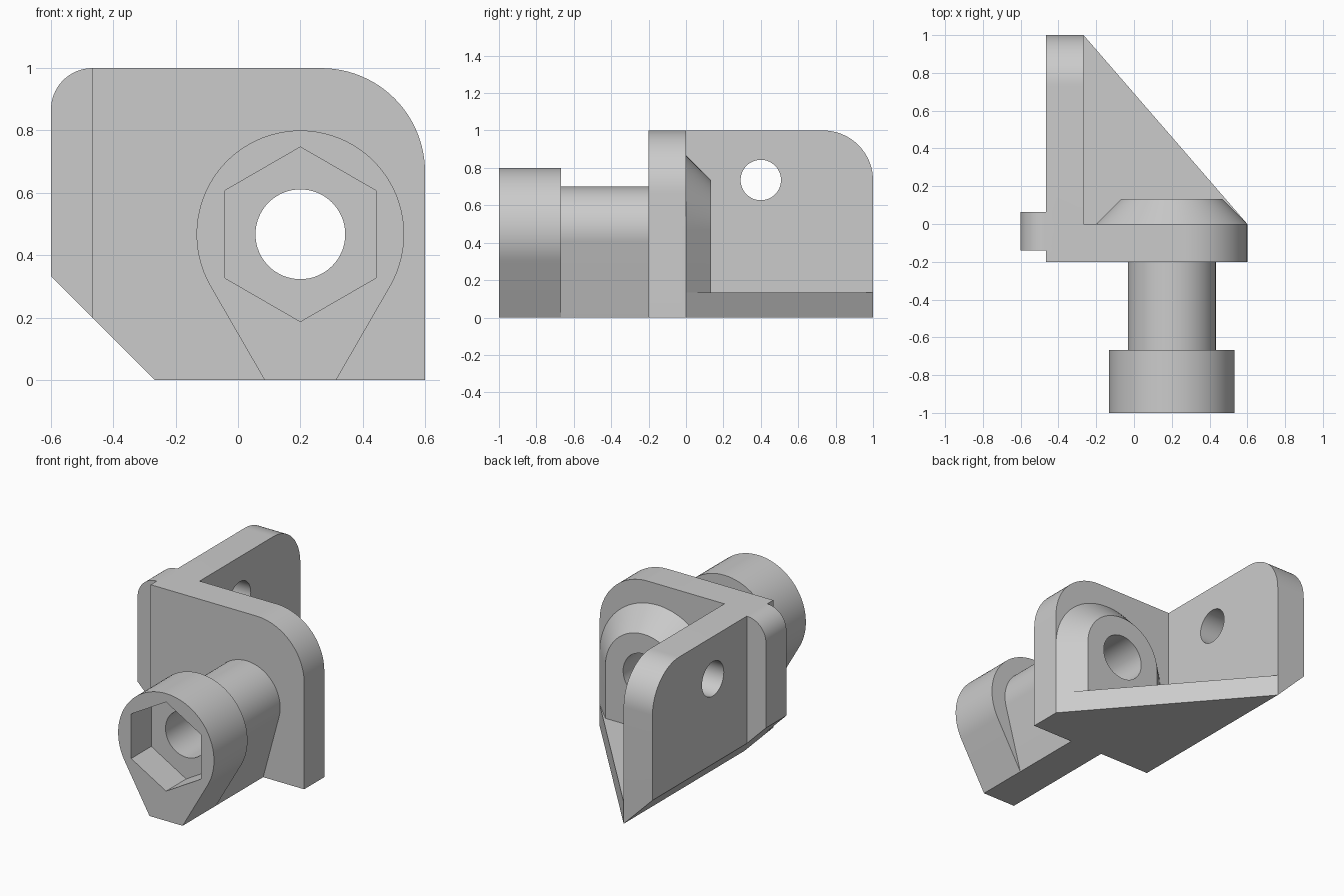
import bpy
import bmesh
from math import sin, cos, pi, radians, acos, atan2, hypot

cube = bpy.data.objects.get("Cube")
if cube:
    bpy.data.objects.remove(cube, do_unlink=True)

grey = bpy.data.materials.new("light grey")
grey.use_nodes = True
GREY = (0.6, 0.6, 0.6, 1)
grey.diffuse_color = GREY
grey.node_tree.nodes["Principled BSDF"].inputs["Base Color"].default_value = GREY

CX, CZ = 0.2, 0.467          # axis of the bore
FOOT = 0.115                 # half width of the socket foot


def loft(name, start, end):
    """Solid between two matching rings of 3D points."""
    bm = bmesh.new()
    a = [bm.verts.new(p) for p in start]
    b = [bm.verts.new(p) for p in end]
    bm.faces.new(a)
    bm.faces.new(b)
    for i in range(len(a)):
        j = (i + 1) % len(a)
        bm.faces.new((a[i], a[j], b[j], b[i]))
    bmesh.ops.recalc_face_normals(bm, faces=bm.faces)
    mesh = bpy.data.meshes.new(name)
    bm.to_mesh(mesh)
    bm.free()
    mesh.materials.append(grey)
    obj = bpy.data.objects.new(name, mesh)
    bpy.context.collection.objects.link(obj)
    return obj


def along_y(name, prof, y0, y1, prof_end=None):
    return loft(name, [(x, y0, z) for x, z in prof],
                [(x, y1, z) for x, z in prof_end or prof])


def along_x(name, prof, x0, x1):
    return loft(name, [(x0, y, z) for y, z in prof], [(x1, y, z) for y, z in prof])


def along_z(name, prof, z0, z1):
    return loft(name, [(x, y, z0) for x, y in prof], [(x, y, z1) for x, y in prof])


def arc(cx, cy, r, a0, a1, n=24):
    return [(cx + r * cos(a0 + (a1 - a0) * i / n), cy + r * sin(a0 + (a1 - a0) * i / n))
            for i in range(n + 1)]


def ring(cx, cy, r, n=64, turn=0):
    return arc(cx, cy, r, turn, turn + 2 * pi, n)[:-1]


def teardrop(r):
    """Circle with sides running tangentially down to the foot."""
    a = atan2(-CZ, FOOT) + acos(r / hypot(FOOT, CZ))
    return [(CX - FOOT, 0), (CX + FOOT, 0)] + arc(CX, CZ, r, a, pi - a, 56)


def arch(r):
    return [(CX - r, 0), (CX + r, 0)] + arc(CX, CZ, r, 0, pi, 48)


def combine(target, other, operation):
    mod = target.modifiers.new(operation.title(), "BOOLEAN")
    mod.operation = operation
    mod.solver = "EXACT"
    mod.object = other
    bpy.context.view_layer.objects.active = target
    bpy.ops.object.modifier_apply(modifier=mod.name)
    bpy.data.objects.remove(other, do_unlink=True)


# Front plate with one rounded upper corner
bracket = along_y("bracket", [(-0.467, 0), (0.6, 0)] + arc(0.267, 0.667, 0.333, 0, pi / 2)
                  + [(-0.467, 1)], -0.2, 0)

# Parts joined to the plate
parts = [
    along_x("side_plate", [(-0.1, 0), (1, 0)] + arc(0.733, 0.733, 0.267, 0, pi / 2)
            + [(-0.1, 1)], -0.467, -0.267),
    along_y("side_key", [(-0.6, 0), (-0.4, 0), (-0.4, 1)]
            + arc(-0.467, 0.867, 0.133, pi / 2, pi), -0.14, 0.063),
    along_z("floor_gusset", [(-0.267, 0), (0.6, 0), (-0.267, 1)], 0, 0.135),
    along_y("rear_boss", arch(0.4), 0, 0.133, arch(0.267)),
    along_y("stem", teardrop(0.233), -0.667, -0.2),
    along_y("socket_head", teardrop(0.333), -1, -0.667),
]
for part in parts:
    combine(bracket, part, "UNION")

# Bore, hexagonal nut pocket, side hole and lower edge bevel
cutters = [
    along_y("bore", ring(CX, CZ, 0.144), -1.2, 0.4),
    along_y("nut_pocket", ring(CX, CZ, 0.28, 6, pi / 2), -1.2, -0.8),
    along_x("side_hole", ring(0.4, 0.735, 0.108), -0.8, 0),
    along_y("edge_bevel", [(-0.167, -0.1), (-0.7, 0.433), (-0.7, -0.1)], -0.5, 1.2),
]
for cutter in cutters:
    cutter.hide_render = True
    combine(bracket, cutter, "DIFFERENCE")

# Smooth curved faces, keep sharp edges
bpy.ops.object.select_all(action="DESELECT")
bracket.select_set(True)
bpy.context.view_layer.objects.active = bracket
bpy.ops.object.shade_smooth_by_angle(angle=radians(25))
